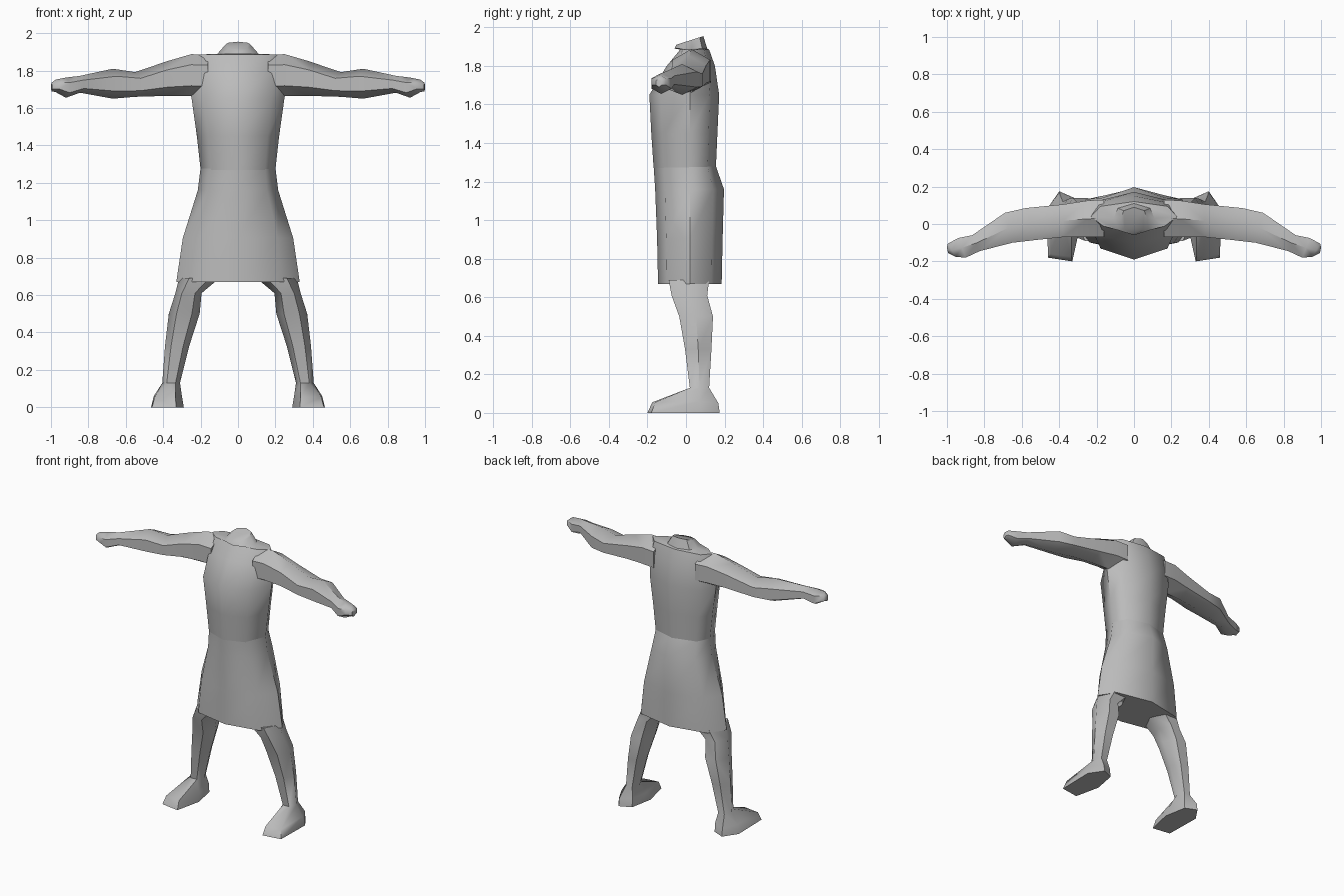
import bpy, bmesh, math

if "Cube" in bpy.data.objects:
    bpy.data.objects.remove(bpy.data.objects["Cube"])

grey = bpy.data.materials.new("plain grey")
grey.diffuse_color = (0.5, 0.5, 0.5, 1)
grey.use_nodes = True
grey.node_tree.nodes["Principled BSDF"].inputs["Base Color"].default_value = grey.diffuse_color


def loft(name, rings, mirror=False, angle=50):
    """Skin a list of equal-length point rings and close both ends."""
    bm = bmesh.new()
    loops = [[bm.verts.new(p) for p in ring] for ring in rings]
    n = len(loops[0])
    for a, b in zip(loops, loops[1:]):
        for i in range(n):
            j = (i + 1) % n
            bm.faces.new((a[i], a[j], b[j], b[i]))
    bm.faces.new(loops[0][::-1])
    bm.faces.new(loops[-1])
    bmesh.ops.recalc_face_normals(bm, faces=bm.faces)
    mesh = bpy.data.meshes.new(name)
    bm.to_mesh(mesh)
    bm.free()
    mesh.materials.append(grey)
    obj = bpy.data.objects.new(name, mesh)
    bpy.context.collection.objects.link(obj)
    if mirror:
        mod = obj.modifiers.new("mirror", 'MIRROR')
        mod.use_mirror_merge = False
    bpy.ops.object.select_all(action='DESELECT')
    obj.select_set(True)
    bpy.context.view_layer.objects.active = obj
    bpy.ops.object.shade_smooth_by_angle(angle=math.radians(angle))
    return obj


def body_ring(z, w, front, back, side=0.02):
    """Eight-sided body section with slightly pointed front and back."""
    fy, by = side + (front - side) * 0.72, side + (back - side) * 0.68
    return [(0, front, z), (w * .72, fy, z), (w, side, z), (w * .78, by, z),
            (0, back, z), (-w * .78, by, z), (-w, side, z), (-w * .72, fy, z)]


# Skirt
loft("skirt", [body_ring(*r) for r in [
    (0.67, 0.33, -0.145, 0.185), (0.905, 0.295, -0.15, 0.19),
    (1.16, 0.215, -0.16, 0.197), (1.28, 0.20, -0.168, 0.155)]])

# Torso, shoulders and the slanted open neck
neck = [body_ring(1.93, 0.07, -0.05, 0.09, 0.03)]
neck = [[(x, y, 1.926 + 0.32 * (y - 0.0)) for x, y, z in neck[0]]]
loft("torso", [body_ring(*r) for r in [
    (1.27, 0.20, -0.168, 0.155), (1.45, 0.22, -0.18, 0.163),
    (1.65, 0.248, -0.19, 0.172), (1.80, 0.25, -0.10, 0.15, 0.03),
    (1.885, 0.23, -0.03, 0.12, 0.04), (1.89, 0.11, -0.06, 0.11, 0.03)]] + neck)


# Arms and fists: six-sided sections along x
def arm_ring(x, z0, z1, y0, y1, lean=0):
    zc, yc, h = (z0 + z1) / 2, (y0 + y1) / 2, (z1 - z0) / 4
    return [(x, yc, z1), (x - lean, y0, zc + h), (x - lean, y0, zc - h),
            (x, yc, z0), (x + lean, y1, zc - h), (x + lean, y1, zc + h)]


loft("arms", [arm_ring(*r) for r in [
    (0.16, 1.66, 1.885, -0.07, 0.13), (0.25, 1.663, 1.888, -0.07, 0.125),
    (0.38, 1.665, 1.85, -0.07, 0.105), (0.55, 1.66, 1.792, -0.085, 0.085, 0.03),
    (0.67, 1.65, 1.81, -0.10, 0.06, 0.02), (0.845, 1.682, 1.772, -0.145, -0.06, 0.02),
    (0.92, 1.655, 1.763, -0.18, -0.075, 0.02), (0.975, 1.685, 1.752, -0.175, -0.105, 0.02),
    (0.997, 1.69, 1.735, -0.155, -0.125, 0.003)]], mirror=True)


# Legs and feet: six-sided sections, ordered inner toe, outer toe, outer, heel, inner
def leg_ring(z, x0, x1, y0, y1):
    xc, yc, w, d = (x0 + x1) / 2, (y0 + y1) / 2, (x1 - x0) / 2, (y1 - y0) / 2
    return [(xc - w * .5, yc - d, z), (xc + w * .5, yc - d, z), (x1, yc, z),
            (xc + w * .5, yc + d, z), (xc - w * .5, yc + d, z), (x0, yc, z)]


sole = [(0.33, -0.20, 0), (0.46, -0.18, 0), (0.465, 0.08, 0),
        (0.40, 0.175, 0), (0.32, 0.14, 0), (0.29, -0.02, 0)]
instep = [(0.335, -0.175, 0.055), (0.445, -0.16, 0.055), (0.45, 0.07, 0.06),
          (0.40, 0.168, 0.05), (0.32, 0.135, 0.06), (0.30, 0.0, 0.06)]
loft("legs", [sole, instep] + [leg_ring(*r) for r in [
    (0.13, 0.31, 0.405, 0.02, 0.12), (0.33, 0.26, 0.39, -0.005, 0.132),
    (0.50, 0.205, 0.37, -0.035, 0.14), (0.61, 0.195, 0.335, -0.075, 0.11),
    (0.69, 0.10, 0.315, -0.09, 0.12)]], mirror=True)
